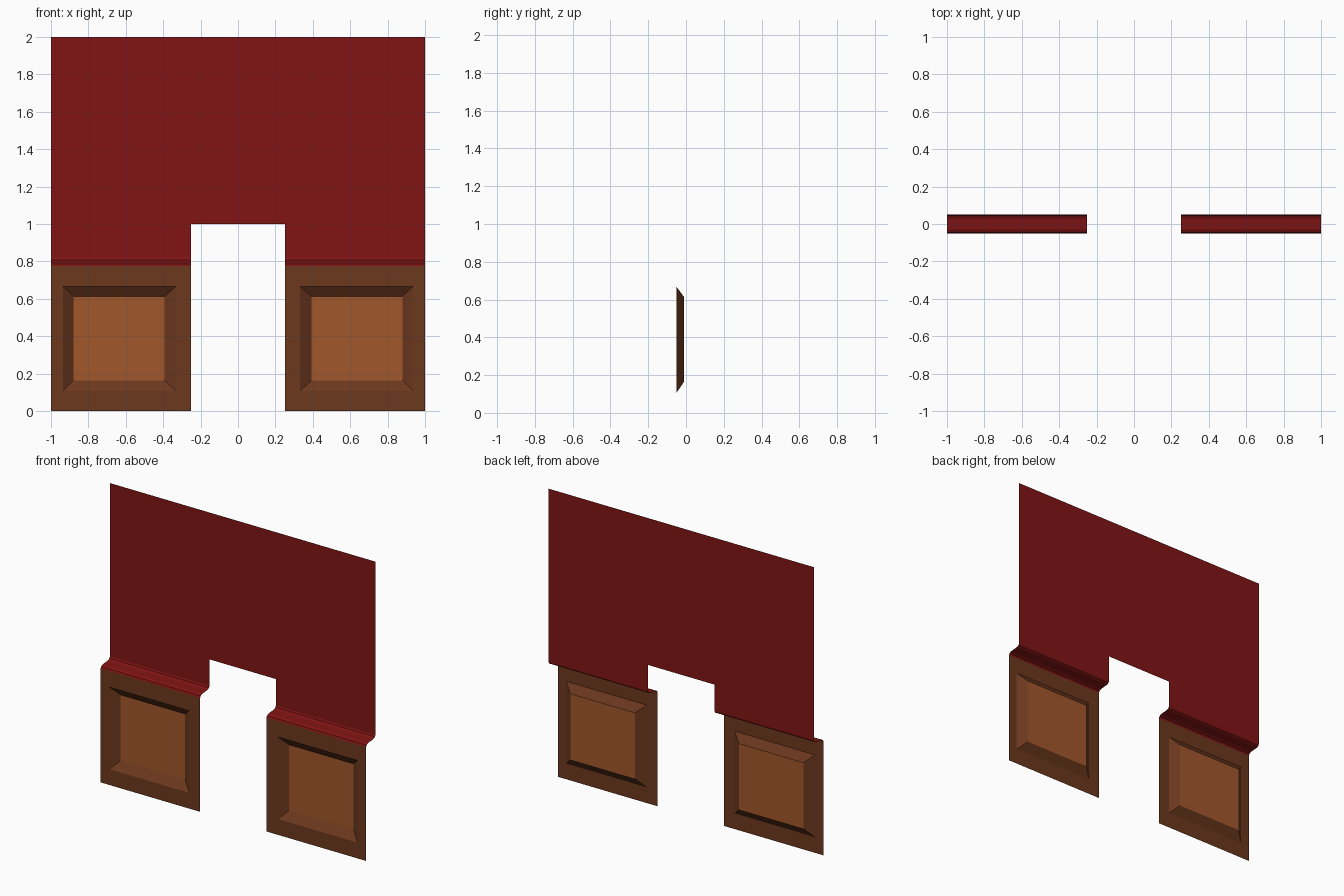
import bpy, bmesh

if "Cube" in bpy.data.objects:
    bpy.data.objects.remove(bpy.data.objects["Cube"])

W, GAP, SILL = 1.0, 0.25, 0.775     # half width, half doorway, panel top
FRONT, BACK, DEEP = -0.05, 0.05, -0.01


def material(name, color):
    m = bpy.data.materials.new(name)
    m.diffuse_color = (*color, 1)
    m.use_nodes = True
    m.node_tree.nodes["Principled BSDF"].inputs["Base Color"].default_value = m.diffuse_color
    return m


red = material("red_paint", (0.22, 0.007, 0.007))
dark_wood = material("dark_wood", (0.15, 0.04, 0.013))
light_wood = material("light_wood", (0.36, 0.095, 0.025))


def build(name, bm, mats):
    """Turn the right half into an object mirrored across x = 0."""
    bmesh.ops.remove_doubles(bm, verts=bm.verts, dist=1e-5)
    me = bpy.data.meshes.new(name)
    bm.to_mesh(me)
    bm.free()
    for m in mats:
        me.materials.append(m)
    ob = bpy.data.objects.new(name, me)
    bpy.context.collection.objects.link(ob)
    mod = ob.modifiers.new("mirror", "MIRROR")
    mod.use_clip = True
    return ob


def quad(bm, pts, mat=0):
    f = bm.faces.new([bm.verts.new(p) for p in pts])
    f.material_index = mat


def rect(x0, x1, z0, z1, y):
    return [(x0, y, z0), (x1, y, z0), (x1, y, z1), (x0, y, z1)]


# Upper wall around the doorway
bm = bmesh.new()
for x0, x1, z0, z1 in ((0, GAP, 1, 2), (GAP, W, 1, 2), (GAP, W, 0.82, 1)):
    quad(bm, rect(x0, x1, z0, z1, BACK))
build("upper_wall", bm, [red])

# Curved ledge stepping forward from the wall to the panels
bm = bmesh.new()
profile = [(FRONT, SILL), (-0.045, 0.787), (-0.03, 0.795),
           (0.03, 0.80), (0.045, 0.808), (BACK, 0.82)]
for (ya, za), (yb, zb) in zip(profile, profile[1:]):
    quad(bm, [(GAP, ya, za), (W, ya, za), (W, yb, zb), (GAP, yb, zb)])
build("ledge_moulding", bm, [red])

# Recessed wainscot panel: frame, sloped border, sunken centre
bm = bmesh.new()
rings = [rect(GAP, W, 0, SILL, FRONT),
         rect(0.332, 0.936, 0.107, 0.667, FRONT),
         rect(0.392, 0.878, 0.165, 0.613, DEEP)]
for outer, inner in zip(rings, rings[1:]):
    for i in range(4):
        j = (i + 1) % 4
        quad(bm, [outer[i], outer[j], inner[j], inner[i]])
quad(bm, rings[-1], 1)
build("wainscot_panel", bm, [dark_wood, light_wood])
